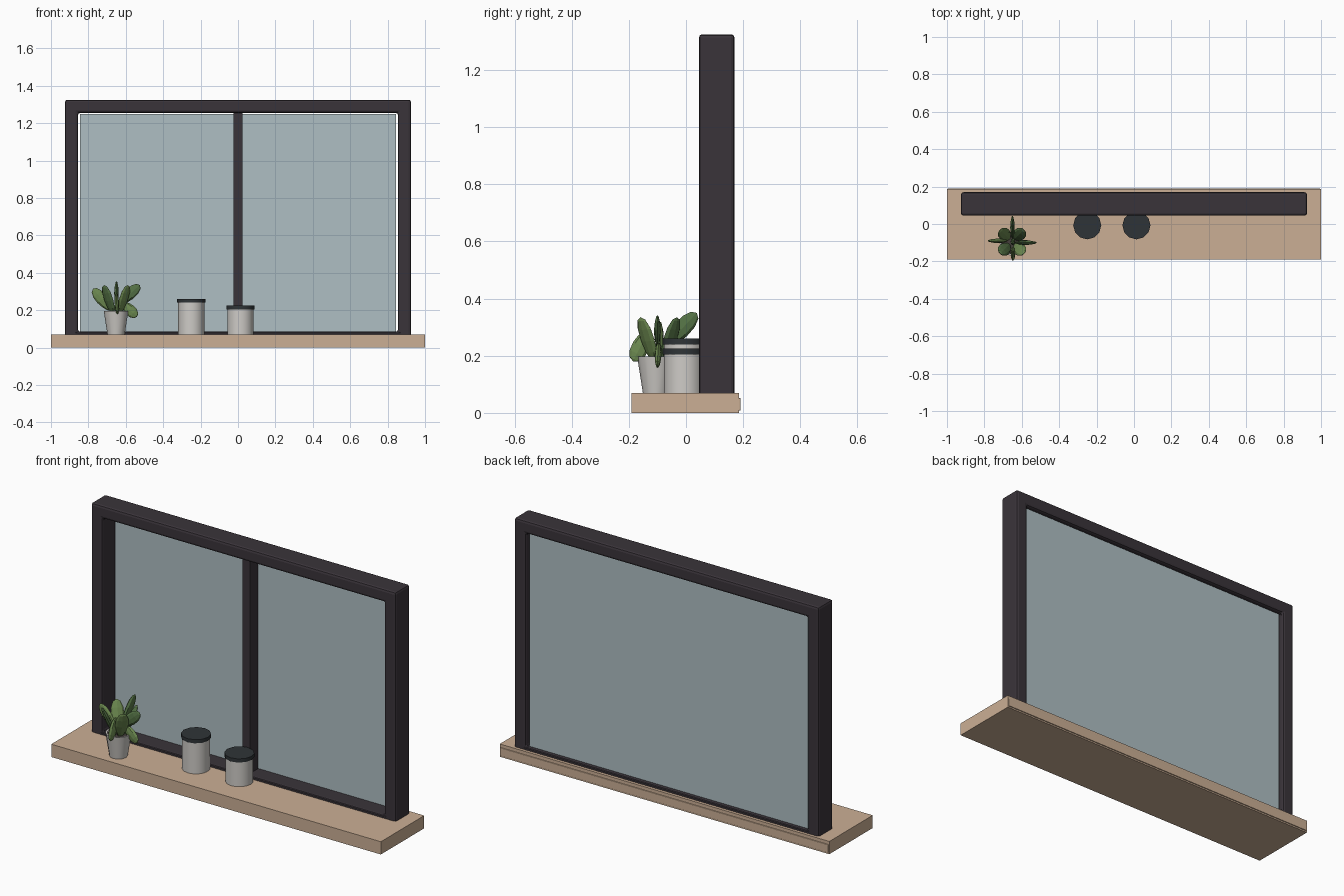
import bpy, bmesh, math
from mathutils import Vector, Matrix

if "Cube" in bpy.data.objects:
    bpy.data.objects.remove(bpy.data.objects["Cube"])


def mat(name, r, g, b):
    m = bpy.data.materials.new(name)
    m.diffuse_color = (r, g, b, 1)
    m.use_nodes = True
    m.node_tree.nodes["Principled BSDF"].inputs["Base Color"].default_value = m.diffuse_color
    return m


WOOD = mat("wood", 0.60, 0.43, 0.30)
DARK = mat("dark_frame", 0.042, 0.034, 0.042)
GLASS = mat("glass", 0.43, 0.52, 0.55)
WHITE = mat("ceramic", 0.62, 0.60, 0.57)
LID = mat("lid", 0.028, 0.034, 0.038)
SOIL = mat("soil", 0.06, 0.05, 0.045)
LEAF = [mat("leaf", 0.15, 0.25, 0.08), mat("leaf_dark", 0.09, 0.17, 0.06)]


def finish(bm, name, material, smooth=False):
    bmesh.ops.recalc_face_normals(bm, faces=bm.faces[:])
    me = bpy.data.meshes.new(name)
    bm.to_mesh(me)
    bm.free()
    me.materials.append(material)
    ob = bpy.data.objects.new(name, me)
    bpy.context.collection.objects.link(ob)
    if smooth:
        bpy.ops.object.select_all(action='DESELECT')
        ob.select_set(True)
        bpy.context.view_layer.objects.active = ob
        bpy.ops.object.shade_smooth_by_angle(angle=math.radians(40))
    return ob


def box(name, x, y, z, material, bevel=0):
    bm = bmesh.new()
    bmesh.ops.create_cube(bm, size=1)
    for v in bm.verts:
        v.co = [r[0] + (c + 0.5) * (r[1] - r[0]) for c, r in zip(v.co, (x, y, z))]
    ob = finish(bm, name, material)
    if bevel:
        m = ob.modifiers.new("bevel", 'BEVEL')
        m.width, m.segments = bevel, 2
    return ob


def lathe(name, x, y, profile, material, n=12):
    bm = bmesh.new()
    rings = [[bm.verts.new((x + r * math.cos(2 * math.pi * i / n),
                            y + r * math.sin(2 * math.pi * i / n), z)) for i in range(n)]
             for r, z in profile]
    for a, b in zip(rings, rings[1:]):
        for i in range(n):
            j = (i + 1) % n
            bm.faces.new((a[i], a[j], b[j], b[i]))
    bm.faces.new(rings[0])
    bm.faces.new(rings[-1])
    return finish(bm, name, material, True)


def leaf(name, base, tip, across, half_width, thick, material):
    base, tip = Vector(base), Vector(tip)
    d = tip - base
    zl = d.normalized()
    xl = Vector(across)
    xl = (xl - zl * xl.dot(zl)).normalized()
    yl = zl.cross(xl)
    basis = Matrix((xl, yl, zl)).transposed().to_4x4()
    basis.translation = (base + tip) / 2
    bm = bmesh.new()
    bmesh.ops.create_uvsphere(bm, u_segments=8, v_segments=6, radius=1)
    for v in bm.verts:
        taper = 0.85 + 0.15 * v.co.z
        v.co = basis @ Vector((v.co.x * half_width * taper, v.co.y * thick, v.co.z * d.length / 2))
    return finish(bm, name, material)


# Sill with thin backing strip
box("sill", (-1, 1), (-0.19, 0.186), (0, 0.07), WOOD)
box("sill_back_strip", (-0.995, 0.995), (0.18, 0.191), (0.008, 0.052), WOOD, 0.003)

# Window frame: outer block with the opening left clear
bm = bmesh.new()
outer = [(-0.925, 0.055), (0.925, 0.055), (0.925, 1.325), (-0.925, 1.325)]
inner = [(-0.855, 0.085), (0.855, 0.085), (0.855, 1.255), (-0.855, 1.255)]
loops = [[bm.verts.new((x, y, z)) for x, z in pts]
         for pts, y in ((outer, 0.045), (inner, 0.045), (inner, 0.17), (outer, 0.17))]
for a, b in zip(loops, loops[1:] + loops[:1]):
    for i in range(4):
        j = (i + 1) % 4
        bm.faces.new((a[i], a[j], b[j], b[i]))
frame = finish(bm, "window_frame", DARK)
bev = frame.modifiers.new("bevel", 'BEVEL')
bev.width, bev.segments = 0.012, 2

# Mullion and pane
box("mullion", (-0.025, 0.025), (0.07, 0.14), (0.08, 1.26), DARK, 0.004)
box("glass_pane", (-0.845, 0.845), (0.14, 0.15), (0.08, 1.25), GLASS)

# Lidded jars
for k, (x, top) in enumerate(((-0.25, 0.26), (0.013, 0.225))):
    lathe(f"jar_{k + 1}", x, -0.007, [(0.07, 0.07), (0.07, top - 0.02)], WHITE, 16)
    lathe(f"jar_lid_{k + 1}", x, -0.007, [(0.075, top - 0.02), (0.075, top)], LID)

# Plant pot with soil
PX, PY = -0.652, -0.105
lathe("plant_pot", PX, PY, [(0.046, 0.07), (0.066, 0.197), (0.057, 0.197), (0.054, 0.18)], WHITE)
lathe("soil", PX, PY, [(0.053, 0.175), (0.055, 0.188)], SOIL)

# Outer leaves: blades standing in the radial plane
blades = [((-0.68, -0.09, 0.20), (-0.775, -0.09, 0.315), (1, 0, -1)),
          ((-0.635, -0.10, 0.235), (-0.525, -0.10, 0.335), (1, 0, -1)),
          ((-0.62, -0.095, 0.24), (-0.54, -0.10, 0.165), (1, 0, 1)),
          ((-0.65, -0.075, 0.23), (-0.65, 0.038, 0.35), (0, 1, -1)),
          ((-0.65, -0.13, 0.29), (-0.645, -0.185, 0.18), (0, 1, 0.5)),
          ((-0.65, -0.10, 0.25), (-0.645, -0.09, 0.155), (0, 1, 0))]
for k, (b, t, w) in enumerate(blades):
    leaf(f"outer_leaf_{k + 1}", b, t, w, 0.022 if k == 5 else 0.036, 0.012, LEAF[k % 2])

# Inner leaves: upright, facing outwards on the diagonals
for k in range(4):
    a = math.radians(45 + 90 * k)
    c, s = math.cos(a), math.sin(a)
    leaf(f"inner_leaf_{k + 1}", (PX + 0.02 * c, PY + 0.01 + 0.02 * s, 0.175),
         (PX + 0.09 * c, PY + 0.01 + 0.09 * s, 0.335), (-s, c, 0), 0.04, 0.013, LEAF[(k + 1) % 2])
